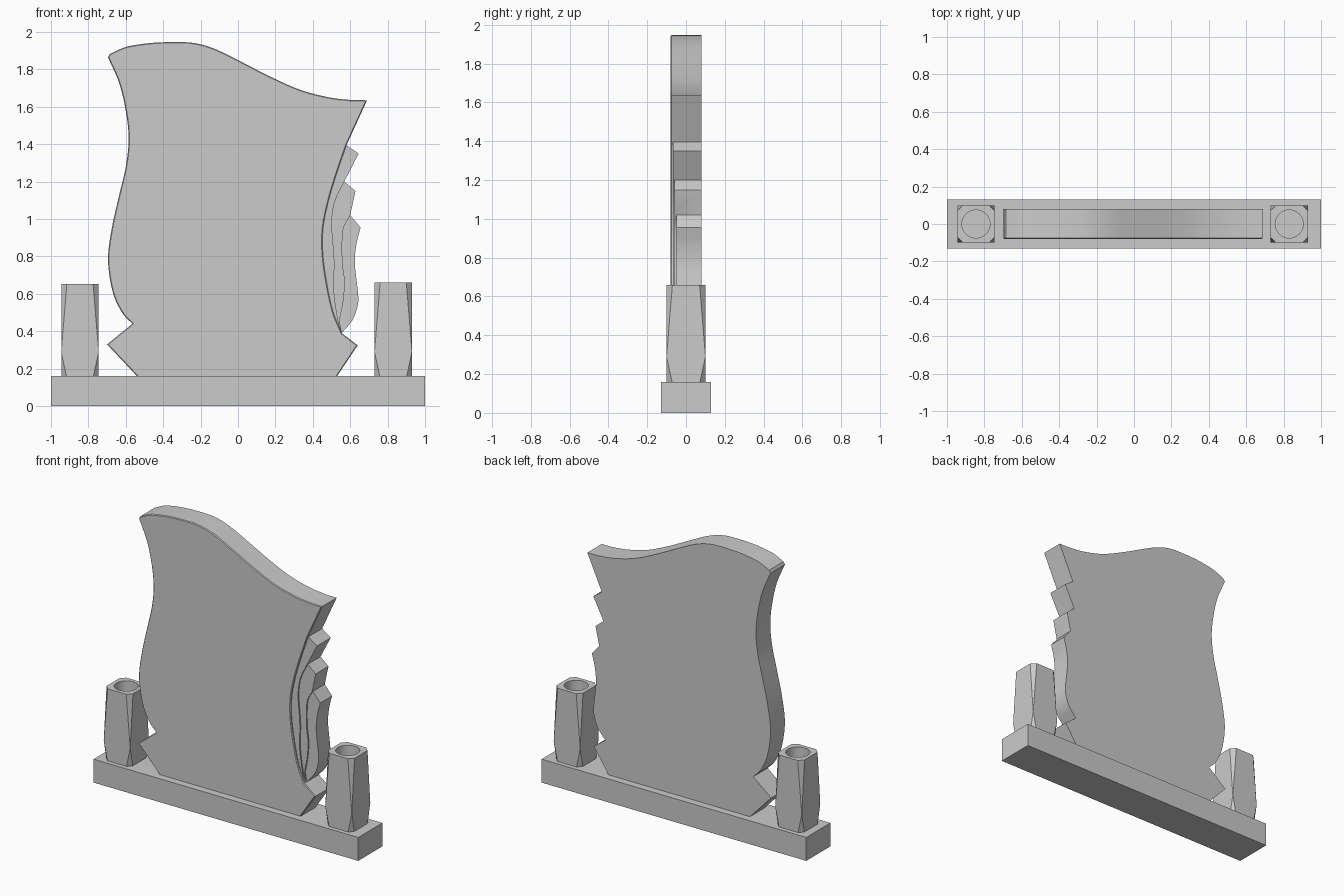
import bpy, bmesh, math
from mathutils import Vector

if "Cube" in bpy.data.objects:
    bpy.data.objects.remove(bpy.data.objects["Cube"])


def spline(pts, n=5):
    """Catmull-Rom curve through 2D points."""
    p = [Vector(q) for q in pts]
    p = [2 * p[0] - p[1]] + p + [2 * p[-1] - p[-2]]
    out = []
    for a, b, c, d in zip(p, p[1:], p[2:], p[3:]):
        for i in range(n):
            t = i / n
            out.append(0.5 * (2 * b + (c - a) * t + (2 * a - 5 * b + 4 * c - d) * t * t
                              + (3 * b - a - 3 * c + d) * t ** 3))
    return [tuple(v) for v in out] + [tuple(pts[-1])]


def to_object(name, bm):
    bmesh.ops.recalc_face_normals(bm, faces=bm.faces[:])
    me = bpy.data.meshes.new(name)
    bm.to_mesh(me)
    bm.free()
    ob = bpy.data.objects.new(name, me)
    bpy.context.collection.objects.link(ob)
    return ob


def extrude_xz(name, outline, y0, y1):
    """Prism from an x-z outline between two depths."""
    bm = bmesh.new()
    f = bm.faces.new([bm.verts.new((x, y0, z)) for x, z in outline])
    r = bmesh.ops.extrude_face_region(bm, geom=[f])
    new = [g for g in r['geom'] if isinstance(g, bmesh.types.BMVert)]
    bmesh.ops.translate(bm, verts=new, vec=(0, y1 - y0, 0))
    return to_object(name, bm)


def cut(ob, cutter):
    m = ob.modifiers.new("cut", 'BOOLEAN')
    m.operation, m.solver, m.object = 'DIFFERENCE', 'EXACT', cutter
    bpy.context.view_layer.update()
    dg = bpy.context.evaluated_depsgraph_get()
    me = bpy.data.meshes.new_from_object(ob.evaluated_get(dg))
    ob.modifiers.clear()
    ob.data = me
    bpy.data.objects.remove(cutter)


def smooth(ob):
    bpy.ops.object.select_all(action='DESELECT')
    ob.select_set(True)
    bpy.context.view_layer.objects.active = ob
    bpy.ops.object.shade_smooth_by_angle(angle=math.radians(30))


# Plinth
extrude_xz("plinth", [(-1, 0), (1, 0), (1, 0.16), (-1, 0.16)], -0.13, 0.13)

# Headstone slab outline: wavy left side and top, jagged right side
left = spline([(-0.565, 0.44), (-0.62, 0.5), (-0.67, 0.61), (-0.695, 0.78), (-0.675, 0.95),
               (-0.635, 1.13), (-0.6, 1.28), (-0.585, 1.42), (-0.597, 1.56),
               (-0.633, 1.72), (-0.695, 1.865)])
top = spline([(-0.685, 1.883), (-0.6, 1.92), (-0.48, 1.94), (-0.36, 1.946), (-0.24, 1.942),
              (-0.13, 1.912), (0, 1.85), (0.17, 1.763), (0.33, 1.692), (0.48, 1.652),
              (0.6, 1.637), (0.69, 1.635)])
teeth = [(0.58, 1.395), (0.645, 1.35), (0.568, 1.2), (0.628, 1.15), (0.6, 1.02)]
lobe = spline([(0.655, 0.955), (0.632, 0.86), (0.625, 0.76), (0.64, 0.62),
               (0.642, 0.55), (0.615, 0.465), (0.555, 0.39)])
outline = ([(0.53, 0.16), (-0.54, 0.16), (-0.7, 0.33)] + left + top + teeth + lobe
           + [(0.64, 0.325)])
slab = extrude_xz("headstone", outline, -0.08, 0.08)

# Terraced steps carved into the right front
steps = [
    (-0.068, [(0.58, 1.395), (0.53, 1.25), (0.485, 1.1), (0.455, 0.95), (0.455, 0.8),
              (0.48, 0.63), (0.51, 0.5), (0.555, 0.39)]),
    (-0.058, [(0.568, 1.2), (0.517, 1.09), (0.502, 0.97), (0.515, 0.78),
              (0.513, 0.62), (0.533, 0.47), (0.555, 0.39)]),
    (-0.048, [(0.6, 1.02), (0.562, 0.94), (0.558, 0.78), (0.57, 0.67),
              (0.563, 0.56), (0.545, 0.46), (0.555, 0.39)]),
]
for depth, pts in steps:
    region = spline(pts) + [(0.8, 0.39), (0.8, pts[0][1])]
    cut(slab, extrude_xz("step_cutter", region, -0.2, depth))

# Fine chamfer round the front face
bm = bmesh.new()
bm.from_mesh(slab.data)
bmesh.ops.remove_doubles(bm, verts=bm.verts[:], dist=0.0005)
rim = [e for e in bm.edges if all(abs(v.co.y + 0.08) < 1e-4 for v in e.verts)
       and len(e.link_faces) == 2 and e.calc_face_angle(0) > 0.5
       and not all(v.co.z < 0.17 for v in e.verts)]
bmesh.ops.bevel(bm, geom=rim, offset=0.005, segments=1, affect='EDGES', clamp_overlap=True)
bm.to_mesh(slab.data)
bm.free()
smooth(slab)

# Faceted flower vases with round wells
for name, cx, zt in (("left_vase", -0.845, 0.652), ("right_vase", 0.83, 0.66)):
    bm = bmesh.new()
    h = 0.1
    for z, c in ((0.16, 0.028), (0.29, 0), (zt, 0.03)):
        for sx in (-1, 1):
            for sy in (-1, 1):
                corners = {(h - c, h), (h, h - c)}
                for a, b in corners:
                    bm.verts.new((cx + sx * a, sy * b, z))
    bmesh.ops.convex_hull(bm, input=bm.verts[:])
    bmesh.ops.dissolve_limit(bm, angle_limit=0.01, verts=bm.verts[:], edges=bm.edges[:])
    vase = to_object(name, bm)
    well = bmesh.new()
    bmesh.ops.create_cone(well, cap_ends=True, segments=40, radius1=0.075, radius2=0.075,
                          depth=0.6)
    bmesh.ops.translate(well, verts=well.verts[:], vec=(cx, 0, zt + 0.05))
    cut(vase, to_object("well_cutter", well))
    smooth(vase)
    vase.data.update()
